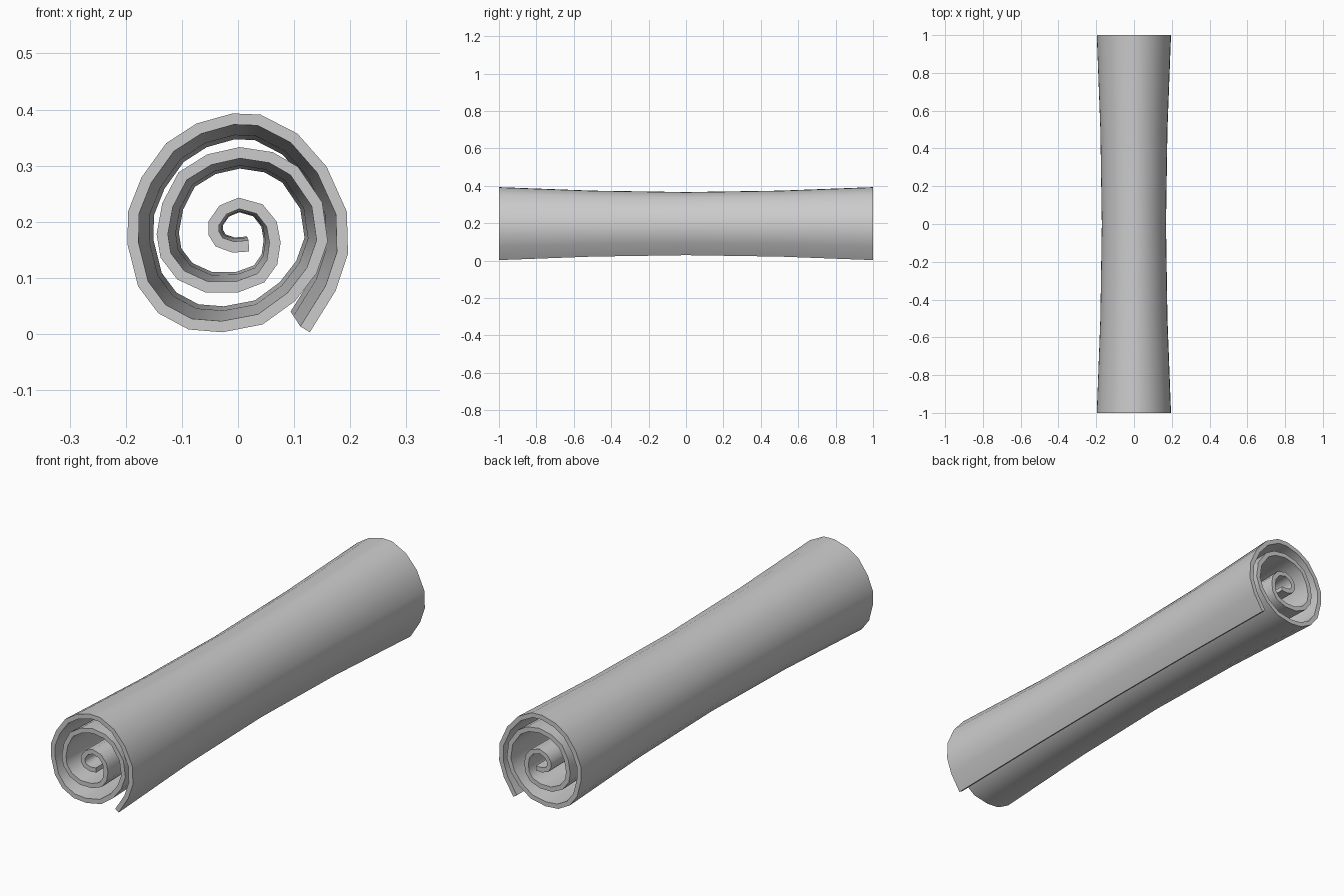
import bpy, bmesh, math

if "Cube" in bpy.data.objects:
    bpy.data.objects.remove(bpy.data.objects["Cube"])

# Outer side of the rolled sheet at the front end, from loose edge to core (x, z)
SPIRAL = [
    (.128, .003), (.174, .077), (.196, .143), (.194, .218), (.158, .298), (.106, .357),
    (.040, .391), (-.010, .393), (-.074, .375), (-.128, .340), (-.172, .279), (-.196, .218),
    (-.197, .160), (-.178, .085), (-.142, .037), (-.088, .008), (-.028, .003), (.044, .017),
    (.102, .059), (.140, .108), (.160, .165), (.150, .235), (.107, .298), (.062, .324),
    (.003, .333), (-.055, .320), (-.106, .288), (-.135, .233), (-.145, .178), (-.138, .136),
    (-.108, .097), (-.058, .074), (0, .074), (.047, .092), (.070, .124), (.076, .163),
    (.069, .200), (.044, .231), (.001, .243), (-.033, .229), (-.053, .200), (-.053, .177),
    (-.040, .156), (-.010, .145), (.020, .147)]
CENTRE_Z = .198
WAIST = .865          # roll is narrower at mid length
RINGS = 4

# Sheet: spiral swept along y, pinched in the middle
bm = bmesh.new()
rings = []
for k in range(RINGS + 1):
    y = -1 + 2 * k / RINGS
    s = WAIST + (1 - WAIST) * abs(y) ** 1.8
    rings.append([bm.verts.new((x * s, y, CENTRE_Z + (z - CENTRE_Z) * s)) for x, z in SPIRAL])
for a, b in zip(rings, rings[1:]):
    for i in range(len(SPIRAL) - 1):
        bm.faces.new((a[i], b[i], b[i + 1], a[i + 1]))
mesh = bpy.data.meshes.new("rolled_sheet")
bm.to_mesh(mesh)
bm.free()
scroll = bpy.data.objects.new("rolled_sheet", mesh)
bpy.context.collection.objects.link(scroll)
bpy.context.view_layer.objects.active = scroll
scroll.select_set(True)

# Thickness towards the core
solid = scroll.modifiers.new("thickness", 'SOLIDIFY')
solid.thickness = .02
solid.offset = -1
bpy.ops.object.modifier_apply(modifier=solid.name)

# Square off both ends
for v in scroll.data.vertices:
    if abs(v.co.y) > .95:
        v.co.y = math.copysign(1, v.co.y)
bpy.ops.object.shade_smooth_by_angle(angle=math.radians(60))
